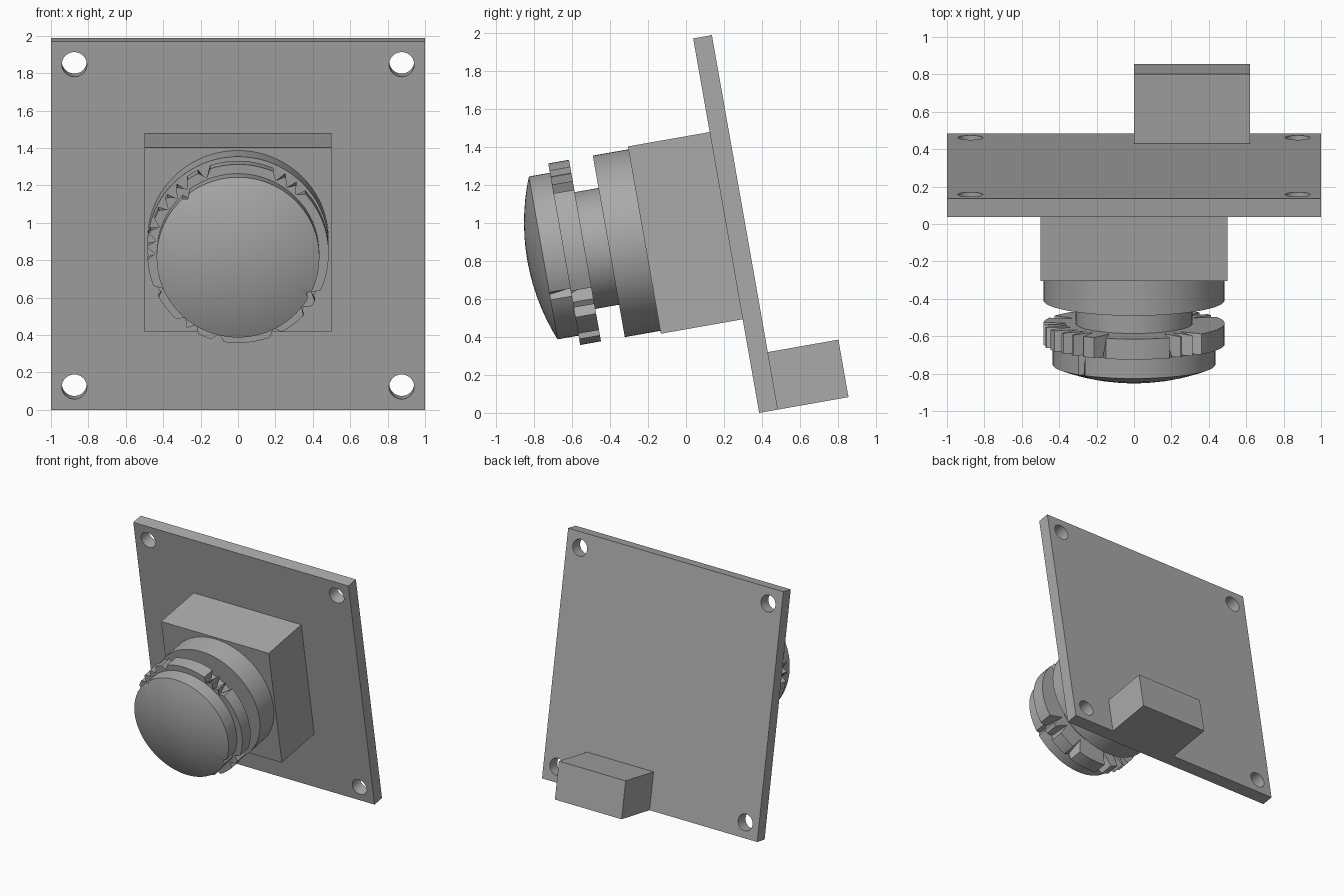
import bpy, bmesh
from math import radians, sin, cos
from mathutils import Matrix

cube = bpy.data.objects.get("Cube")
if cube:
    bpy.data.objects.remove(cube, do_unlink=True)

grey = bpy.data.materials.new("plain grey")
grey.use_nodes = True
colour = (0.4, 0.4, 0.4, 1)
grey.diffuse_color = colour
grey.node_tree.nodes["Principled BSDF"].inputs["Base Color"].default_value = colour

# Parts are built upright (board front on y = 0), then leaned back together
LEAN = Matrix.Translation((0, 0.385, 0.0)) @ Matrix.Rotation(radians(10), 4, "X")
AXIS_Z = 1.0


def finish(name, bm):
    bmesh.ops.recalc_face_normals(bm, faces=bm.faces)
    mesh = bpy.data.meshes.new(name)
    bm.to_mesh(mesh)
    bm.free()
    mesh.materials.append(grey)
    obj = bpy.data.objects.new(name, mesh)
    bpy.context.collection.objects.link(obj)
    obj.matrix_world = LEAN
    return obj


def box(name, low, high):
    bm = bmesh.new()
    bmesh.ops.create_cube(bm, size=1)
    for v in bm.verts:
        v.co = [a + (b - a) * (c + 0.5) for a, b, c in zip(low, high, v.co)]
    return finish(name, bm)


def smooth(obj):
    bpy.ops.object.select_all(action="DESELECT")
    obj.select_set(True)
    bpy.context.view_layer.objects.active = obj
    bpy.ops.object.shade_smooth_by_angle(angle=radians(28))


def turned(name, rings, notches=(), half_width=4):
    """Loft rings of (forward distance, radius, notch depth) about the lens axis."""
    angles = {a: 0 for a in range(0, 360, 4)
              if all(abs((a - n + 180) % 360 - 180) > half_width for n in notches)}
    for n in notches:
        angles.update({n - half_width: 0, n: 1, n + half_width: 0})
    bm = bmesh.new()
    loops = []
    for forward, radius, depth in rings:
        loop = []
        for a in sorted(angles):
            r = radius - depth * angles[a]
            loop.append(bm.verts.new((r * cos(radians(a)), -forward,
                                      AXIS_Z + r * sin(radians(a)))))
        loops.append(loop)
    for low, high in zip(loops, loops[1:]):
        for i in range(len(low)):
            bm.faces.new((low[i - 1], low[i], high[i], high[i - 1]))
    bm.faces.new(loops[0])
    bm.faces.new(loops[-1])
    obj = finish(name, bm)
    smooth(obj)
    return obj


# Circuit board with four corner holes
board = box("circuit_board", (-1, 0, 0), (1, 0.1, 2))
bm = bmesh.new()
for x in (-0.875, 0.875):
    for z in (0.125, 1.875):
        place = Matrix.Translation((x, 0.05, z)) @ Matrix.Rotation(radians(90), 4, "X")
        bmesh.ops.create_cone(bm, cap_ends=True, segments=40, radius1=0.067,
                              radius2=0.067, depth=0.3, matrix=place)
cutter = finish("hole_cutter", bm)
cutter.hide_render = True
cutter.hide_viewport = True
cut = board.modifiers.new("holes", "BOOLEAN")
cut.operation = "DIFFERENCE"
cut.solver = "EXACT"
cut.object = cutter
bpy.context.view_layer.objects.active = board
bpy.ops.object.modifier_apply(modifier="holes")
bpy.data.objects.remove(cutter, do_unlink=True)
smooth(board)

# Rear connector and lens housing
box("rear_connector", (0, 0.1, 0), (0.62, 0.477, 0.307))
box("lens_housing", (-0.5, -0.437, 0.5), (0.5, 0, 1.5))

# Lens barrel and neck
turned("lens_barrel", [(0.437, 0.485, 0), (0.627, 0.485, 0)])
turned("lens_neck", [(0.627, 0.312, 0), (0.76, 0.312, 0)])

# Focus ring with irregular grip notches, deeper toward the board
turned("focus_ring", [(0.754, 0.485, 0.13), (0.865, 0.485, 0.04)],
       (46, 54, 63, 112, 128, 137, 147, 161, 171, 180, 205, 231, 240, 257, 295, 320, 332))

# Lens cap: short rim, two nicks and a shallow dome
DOME_R, DOME_H, RIM = 1.16, 0.085, 0.435
cap = [(0.865, RIM, 0.05), (0.977, RIM, 0.02)]
for step in (0.9, 0.75, 0.6, 0.45, 0.3, 0.15, 0.02):
    r = RIM * step
    cap.append((0.977 + DOME_H - DOME_R + (DOME_R ** 2 - r * r) ** 0.5, r, 0))
turned("lens_cap", cap, (130, 332), 3)
